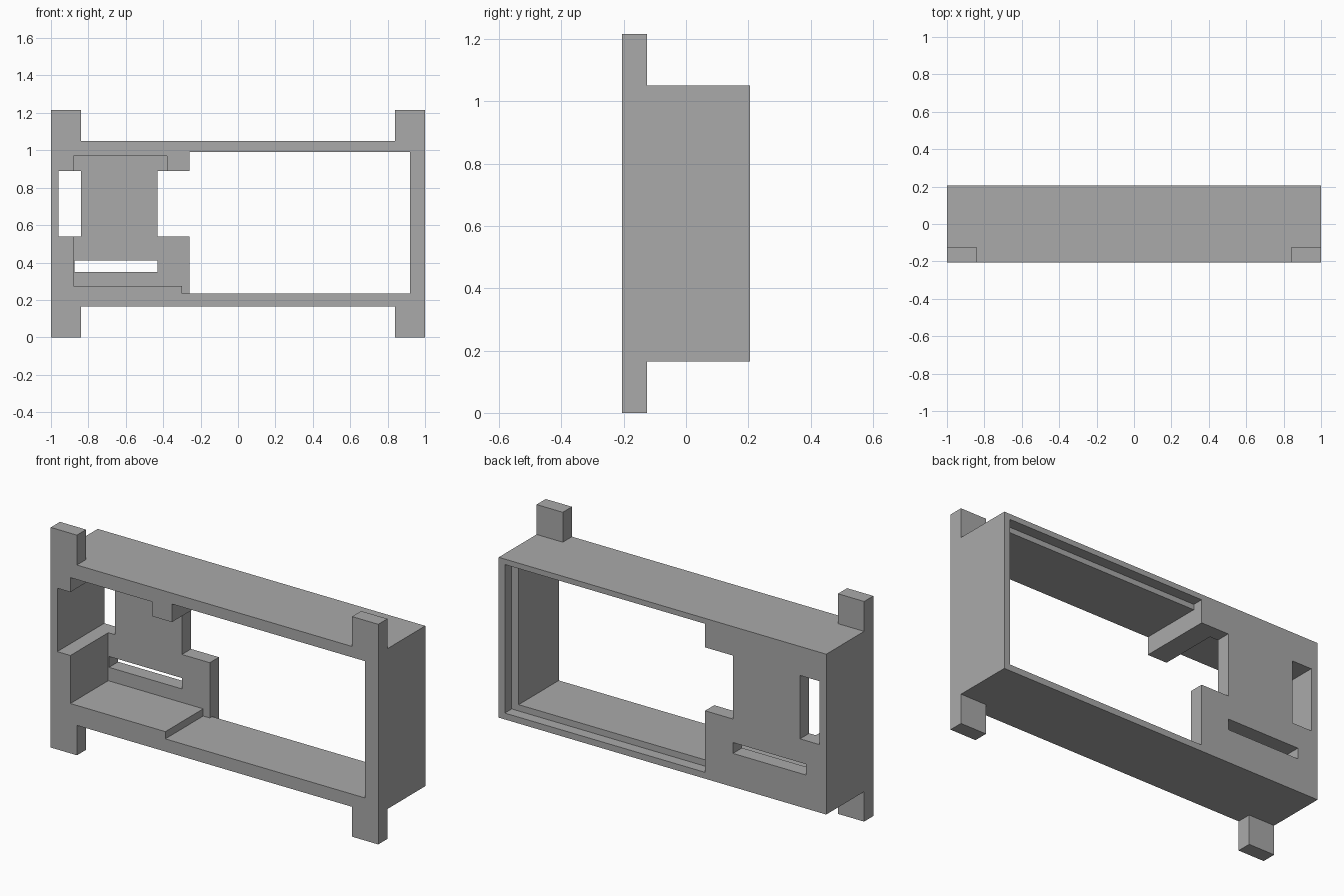
import bpy
import bmesh

cube = bpy.data.objects.get("Cube")
if cube:
    bpy.data.objects.remove(cube, do_unlink=True)

FRONT, BACK, OUT = -0.205, 0.205, 0.3
PLATE = 0.125          # front of the rear plate
REBATE = 0.145         # floor of the rear recess
LOW, HIGH = 0.54, 0.89  # height range of the side openings

grey = bpy.data.materials.new("grey plastic")
grey.use_nodes = True
grey.diffuse_color = (0.4, 0.4, 0.4, 1)
grey.node_tree.nodes["Principled BSDF"].inputs["Base Color"].default_value = (0.4, 0.4, 0.4, 1)


def prism(name, outline, y0, y1):
    """Extrude an x-z outline from y0 to y1."""
    bm = bmesh.new()
    face = bm.faces.new([bm.verts.new((x, y0, z)) for x, z in outline])
    ext = bmesh.ops.extrude_face_region(bm, geom=[face])
    moved = [v for v in ext["geom"] if isinstance(v, bmesh.types.BMVert)]
    bmesh.ops.translate(bm, verts=moved, vec=(0, y1 - y0, 0))
    bmesh.ops.recalc_face_normals(bm, faces=bm.faces)
    mesh = bpy.data.meshes.new(name)
    bm.to_mesh(mesh)
    bm.free()
    mesh.materials.append(grey)
    obj = bpy.data.objects.new(name, mesh)
    bpy.context.collection.objects.link(obj)
    return obj


def box(name, x0, x1, z0, z1, y0=-OUT, y1=OUT):
    return prism(name, [(x0, z0), (x1, z0), (x1, z1), (x0, z1)], y0, y1)


def combine(target, tool, operation):
    """Apply a boolean and discard the tool object."""
    tool.hide_render = True
    mod = target.modifiers.new(tool.name, "BOOLEAN")
    mod.operation = operation
    mod.solver = "EXACT"
    mod.object = tool
    bpy.context.view_layer.objects.active = target
    bpy.ops.object.modifier_apply(modifier=mod.name)
    bpy.data.objects.remove(tool, do_unlink=True)


# Deep housing with a mounting post at each side of the front
housing = box("housing", -1, 1, 0.165, 1.05, FRONT, BACK)
for x0, x1 in ((-1, -0.84), (0.84, 1)):
    combine(housing, box("mounting_post", x0, x1, 0, 1.215, FRONT, -0.125), "UNION")

# Display window and the shallow recess around it at the back
combine(housing, box("window", -0.26, 0.92, 0.235, 0.99), "DIFFERENCE")
combine(housing, box("rear_recess", -0.26, 0.963, 0.2, 1.02, REBATE, OUT), "DIFFERENCE")

# Stepped pocket open to the front, closed by the rear plate
pocket = [(-0.88, 0.275), (-0.30, 0.275), (-0.30, 0.235), (-0.2, 0.235),
          (-0.2, HIGH), (-0.38, HIGH), (-0.38, 0.97), (-0.88, 0.97),
          (-0.88, HIGH), (-0.96, HIGH), (-0.96, LOW), (-0.88, LOW)]
combine(housing, prism("pocket", pocket, -OUT, PLATE), "DIFFERENCE")

# Openings through the rear plate
combine(housing, box("side_opening", -0.96, -0.84, LOW, HIGH), "DIFFERENCE")
combine(housing, box("plate_notch", -0.43, -0.2, LOW, HIGH), "DIFFERENCE")
combine(housing, box("cable_slot", -0.875, -0.43, 0.35, 0.41, 0), "DIFFERENCE")
